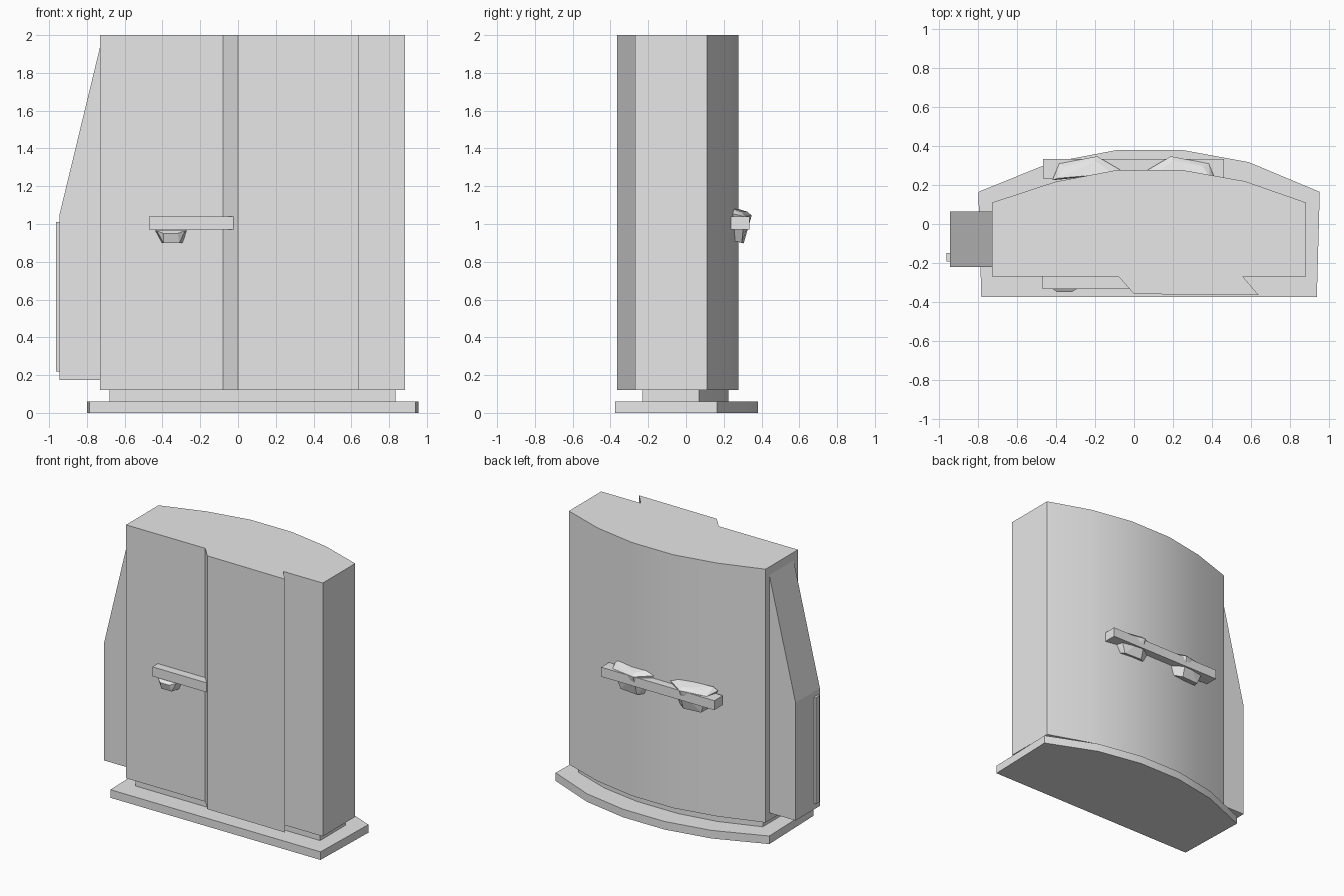
import bpy, bmesh, math

cube = bpy.data.objects.get("Cube")
if cube:
    bpy.data.objects.remove(cube, do_unlink=True)

grey = bpy.data.materials.new("plain grey")
grey.use_nodes = True
COLOUR = (0.8, 0.8, 0.8, 1)
grey.diffuse_color = COLOUR
grey.node_tree.nodes["Principled BSDF"].inputs["Base Color"].default_value = COLOUR


def finish(name, bm):
    bmesh.ops.recalc_face_normals(bm, faces=bm.faces)
    mesh = bpy.data.meshes.new(name)
    bm.to_mesh(mesh)
    bm.free()
    mesh.materials.append(grey)
    obj = bpy.data.objects.new(name, mesh)
    bpy.context.collection.objects.link(obj)
    return obj


def extrude(name, points, direction, smooth=False):
    bm = bmesh.new()
    face = bm.faces.new([bm.verts.new(p) for p in points])
    grown = bmesh.ops.extrude_face_region(bm, geom=[face], use_keep_orig=True)
    verts = [g for g in grown["geom"] if isinstance(g, bmesh.types.BMVert)]
    bmesh.ops.translate(bm, verts=verts, vec=direction)
    obj = finish(name, bm)
    if smooth:
        bpy.ops.object.select_all(action='DESELECT')
        obj.select_set(True)
        bpy.context.view_layer.objects.active = obj
        bpy.ops.object.shade_smooth_by_angle(angle=math.radians(25))
    return obj


def slab(name, outline, z0, z1):
    return extrude(name, [(x, y, z0) for x, y in outline], (0, 0, z1 - z0), True)


def box(name, x0, x1, y0, y1, z0, z1):
    return extrude(name, [(x0, y0, z0), (x1, y0, z0), (x1, y1, z0), (x0, y1, z0)],
                   (0, 0, z1 - z0))


def hull(name, points):
    bm = bmesh.new()
    for p in points:
        bm.verts.new(p)
    bmesh.ops.convex_hull(bm, input=bm.verts)
    bmesh.ops.dissolve_limit(bm, angle_limit=0.02, verts=bm.verts, edges=bm.edges)
    return finish(name, bm)


# Main panel: stepped front with an undercut ledge, curved back
slab("main_body", [(-0.73, -0.27), (-0.08, -0.27), (0, -0.36), (0.64, -0.365),
                   (0.56, -0.27), (0.885, -0.27), (0.885, 0.11), (0.57, 0.22),
                   (0.25, 0.277), (-0.09, 0.277), (-0.405, 0.217), (-0.73, 0.11)],
     0.12, 2.0)

# Recessed plinth and foot plate
slab("plinth", [(-0.68, -0.23), (0.835, -0.23), (0.835, 0.07), (0.55, 0.175),
                (0.25, 0.225), (-0.09, 0.225), (-0.385, 0.175), (-0.68, 0.07)],
     0.06, 0.12)
slab("foot_plate", [(-0.785, -0.375), (0.94, -0.375), (0.955, 0.165), (0.59, 0.318),
                    (0.25, 0.38), (-0.09, 0.38), (-0.43, 0.315), (-0.8, 0.165)],
     0.0, 0.06)

# Side fin with sloping top, and the thin strip on it
extrude("side_fin", [(-0.72, -0.22, 0.175), (-0.945, -0.22, 0.175),
                     (-0.945, -0.22, 1.05), (-0.72, -0.22, 1.98)], (0, 0.285, 0))
box("fin_strip", -0.963, -0.94, -0.193, -0.15, 0.22, 1.01)

# Front and rear rails
box("front_rail", -0.47, -0.01, -0.333, -0.25, 0.97, 1.04)
box("rear_rail", -0.467, 0.462, 0.235, 0.335, 0.97, 1.04)

# Front knob under its rail
hull("front_knob",
     [(x, -0.25, 0.965) for x in (-0.44, -0.27)]
     + [(x, -0.325, 0.965) for x in (-0.43, -0.28)]
     + [(x, -0.35, 0.95) for x in (-0.395, -0.32)]
     + [(x, -0.335, 0.9) for x in (-0.395, -0.31)]
     + [(x, -0.25, 0.9) for x in (-0.405, -0.29)])

# Rear grips: tapered below, bevelled on top
for side, label in ((1, "left"), (-1, "right")):
    shape = [(0.42, 0.225, 1.06), (0.385, 0.31, 1.04), (0.19, 0.348, 1.045),
             (0.065, 0.275, 1.06),
             (0.39, 0.235, 1.085), (0.355, 0.295, 1.065), (0.2, 0.325, 1.065),
             (0.11, 0.26, 1.085),
             (0.35, 0.24, 0.915), (0.33, 0.295, 0.9), (0.19, 0.305, 0.897),
             (0.12, 0.255, 0.91)]
    hull("rear_grip_" + label, [(side * x, y, z) for x, y, z in shape])
